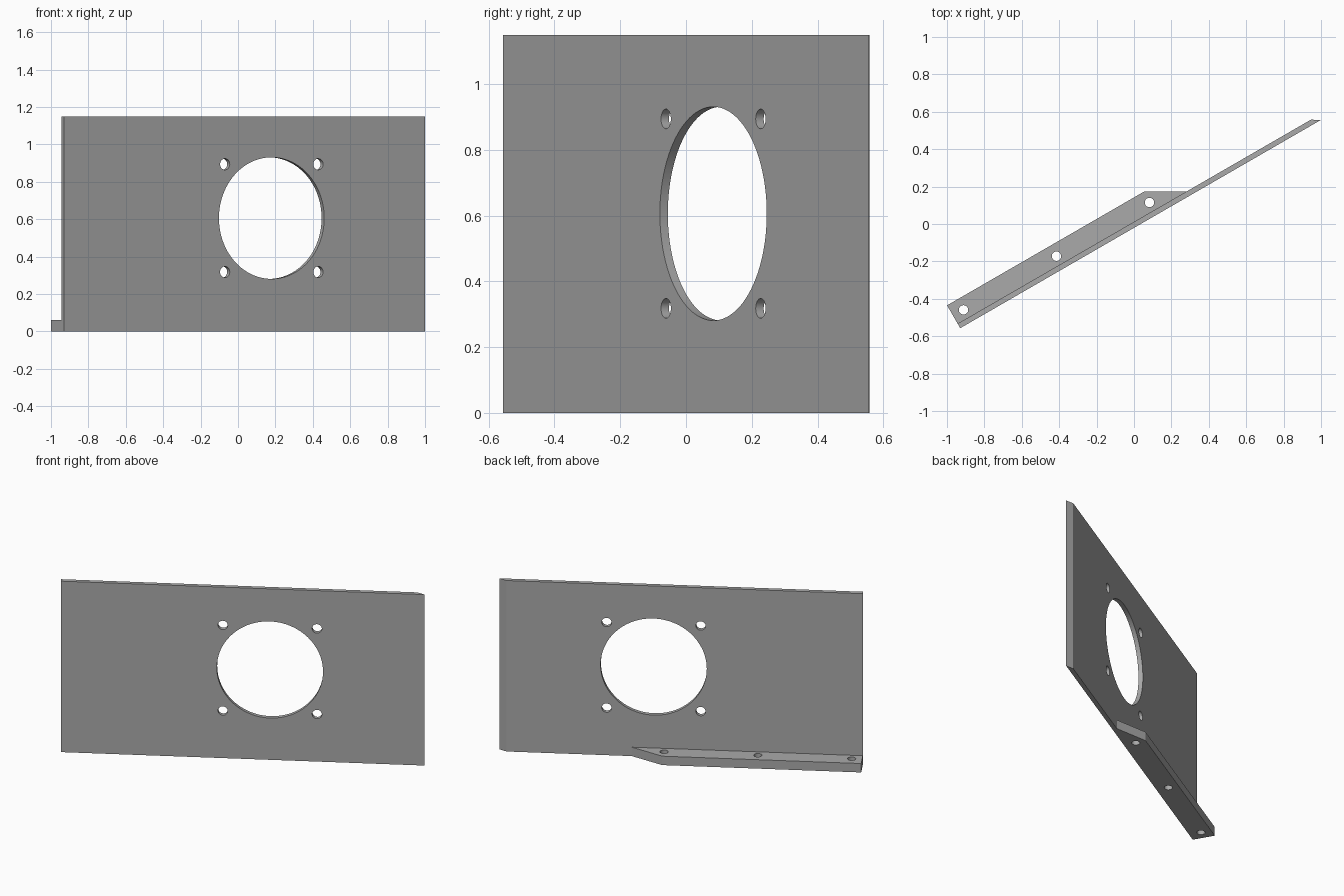
import bpy, bmesh, math
from mathutils import Vector, Matrix

cube = bpy.data.objects.get("Cube")
if cube:
    bpy.data.objects.remove(cube, do_unlink=True)

# Local frame: u runs along the plate, v points to its back
ORIGIN = Vector((-0.929, -0.557, 0))
FRAME = Matrix.Translation(ORIGIN) @ Matrix.Rotation(math.radians(30), 4, 'Z')
THICK, HEIGHT = 0.028, 1.15
FLANGE_W, FLANGE_H = 0.141, 0.06
HOLE_U, HOLE_Z = 1.28, 0.606

steel = bpy.data.materials.new("grey_steel")
steel.use_nodes = True
grey = (0.4, 0.4, 0.4, 1)
steel.diffuse_color = grey
steel.node_tree.nodes["Principled BSDF"].inputs["Base Color"].default_value = grey


def add_object(name, bm):
    bmesh.ops.recalc_face_normals(bm, faces=bm.faces)
    mesh = bpy.data.meshes.new(name)
    bm.to_mesh(mesh)
    bm.free()
    mesh.materials.append(steel)
    ob = bpy.data.objects.new(name, mesh)
    ob.matrix_world = FRAME
    bpy.context.collection.objects.link(ob)
    return ob


def prism(name, outline, height):
    bm = bmesh.new()
    face = bm.faces.new([bm.verts.new((u, v, 0)) for u, v in outline])
    top = bmesh.ops.extrude_face_region(bm, geom=[face])["geom"]
    bmesh.ops.translate(bm, vec=(0, 0, height),
                        verts=[g for g in top if isinstance(g, bmesh.types.BMVert)])
    return add_object(name, bm)


def drill(name, centre, radius, across, sides):
    """Cylinder cutter, through the plate (across) or upright."""
    bm = bmesh.new()
    turn = Matrix.Rotation(math.pi / 2, 4, 'X') if across else Matrix()
    bmesh.ops.create_cone(bm, cap_ends=True, segments=sides, radius1=radius,
                          radius2=radius, depth=0.2,
                          matrix=Matrix.Translation(centre) @ turn)
    return add_object(name, bm)


def combine(target, other, operation):
    mod = target.modifiers.new(operation.title(), 'BOOLEAN')
    mod.operation, mod.object, mod.solver = operation, other, 'EXACT'
    bpy.context.view_layer.objects.active = target
    bpy.ops.object.modifier_apply(modifier=mod.name)
    bpy.data.objects.remove(other, do_unlink=True)


# Upright plate with a slanted far end
LENGTH = 2.227
bracket = prism("mounting_plate", [(0, 0), (LENGTH, 0),
                                   (LENGTH - THICK * 1.65, THICK), (0, THICK)], HEIGHT)

# Foot flange along the lower back edge, cut off at a slant
slope = math.tan(math.radians(60))
end = 1.218
mid = THICK / 2
flange = prism("foot_flange", [(0, mid), (end + (FLANGE_W - mid) * slope, mid),
                               (end, FLANGE_W), (0, FLANGE_W)], FLANGE_H)
combine(bracket, flange, 'UNION')

# Large opening and its four bolt holes
cutters = [drill("opening_cutter", (HOLE_U, 0, HOLE_Z), 0.325, True, 96)]
for su in (-1, 1):
    for sz in (-1, 1):
        cutters.append(drill("bolt_cutter", (HOLE_U + su * 0.288, 0, HOLE_Z + sz * 0.288),
                             0.03, True, 32))

# Screw holes in the flange
for i in range(3):
    cutters.append(drill("screw_cutter", (0.064 + i * 0.574, 0.076, 0.03), 0.025, False, 32))

for cutter in cutters:
    combine(bracket, cutter, 'DIFFERENCE')

# Smooth hole walls, crisp edges
bpy.ops.object.select_all(action='DESELECT')
bracket.select_set(True)
bpy.context.view_layer.objects.active = bracket
bpy.ops.object.shade_smooth_by_angle(angle=math.radians(30))
